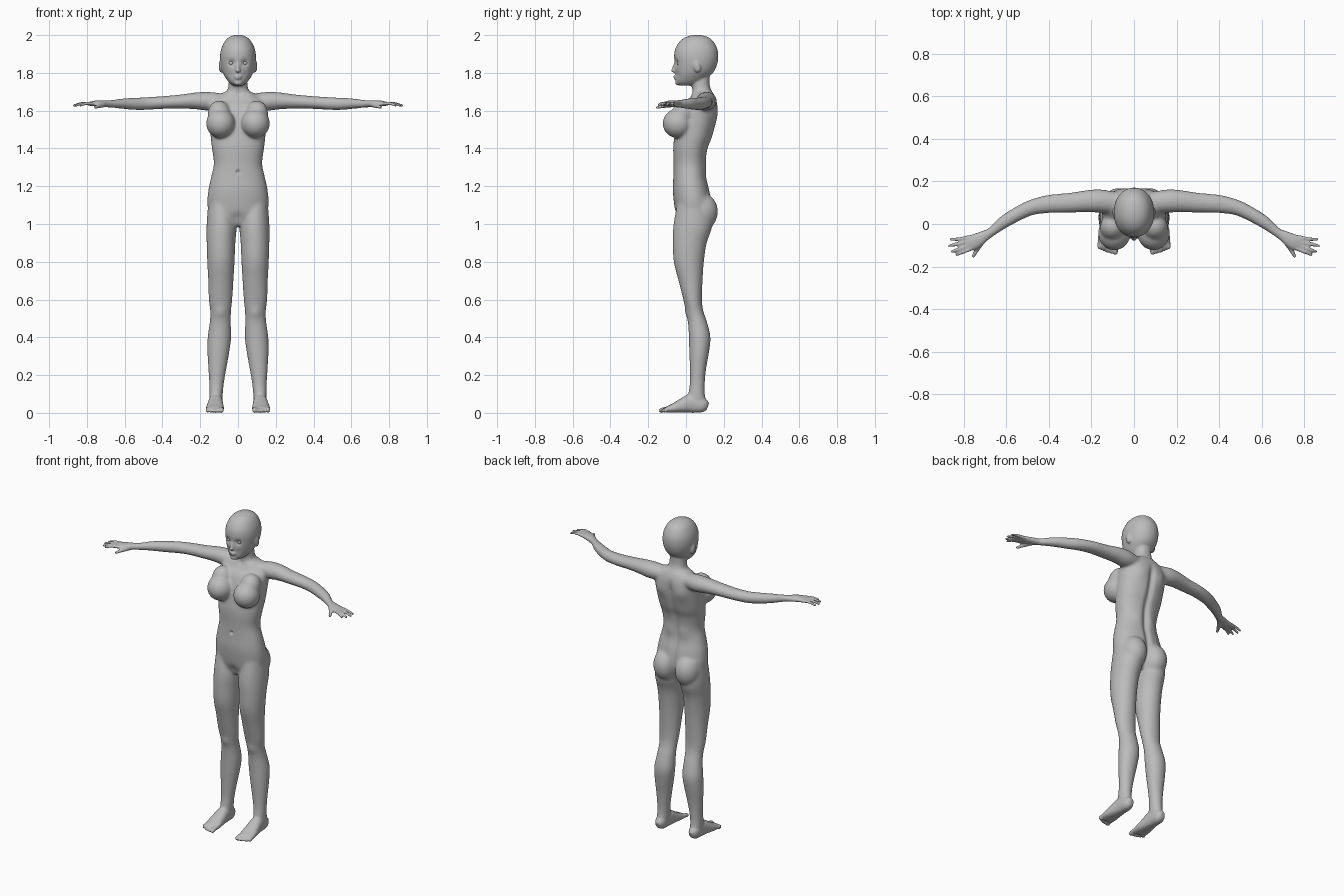
import bpy, bmesh, math
from mathutils import Vector, Matrix

if "Cube" in bpy.data.objects:
    bpy.data.objects.remove(bpy.data.objects["Cube"])

grey = bpy.data.materials.new("plain_grey")
grey.use_nodes = True
grey.diffuse_color = (0.5, 0.5, 0.5, 1)
grey.node_tree.nodes["Principled BSDF"].inputs["Base Color"].default_value = (0.5, 0.5, 0.5, 1)

bm = bmesh.new()


def smooth_rows(rows, steps=4):
    """Catmull-Rom interpolation through rows of numbers."""
    out = []
    for i in range(len(rows) - 1):
        a, b = rows[max(i - 1, 0)], rows[i]
        c, d = rows[i + 1], rows[min(i + 2, len(rows) - 1)]
        for k in range(steps):
            t = k / steps
            out.append([0.5 * (2 * q + (r - p) * t + (2 * p - 5 * q + 4 * r - s) * t * t
                               + (3 * q - p - 3 * r + s) * t ** 3)
                        for p, q, r, s in zip(a, b, c, d)])
    return out + [list(rows[-1])]


def loft(rows, up, power=2.0, sides=28, flat=None):
    """Skin rows of (x, y, z, half width, half height) across the path."""
    rows = smooth_rows(rows)
    centres = [Vector(r[:3]) for r in rows]
    up, rings, e = Vector(up), [], 2 / power
    for i, r in enumerate(rows):
        t = Vector(flat) if flat else centres[min(i + 1, len(rows) - 1)] - centres[max(i - 1, 0)]
        t.normalize()
        v = (up - t * up.dot(t)).normalized()
        u = t.cross(v)
        ring = []
        for k in range(sides):
            a = math.tau * k / sides
            c, s = math.cos(a), math.sin(a)
            ring.append(bm.verts.new(centres[i]
                        + u * math.copysign(abs(c) ** e, c) * r[3]
                        + v * math.copysign(abs(s) ** e, s) * r[4]))
        rings.append(ring)
    for a, b in zip(rings, rings[1:]):
        for k in range(sides):
            j = (k + 1) % sides
            bm.faces.new((a[k], a[j], b[j], b[k]))
    bm.faces.new(rings[0][::-1])
    bm.faces.new(rings[-1])


def upright(rows, power=2.0):
    """Loft level rings from (z, inner x, outer x, front y, back y)."""
    loft([((a + b) / 2, (f + k) / 2, z, abs(b - a) / 2, (k - f) / 2)
          for z, a, b, f, k in rows], (0, 1, 0), power, 40, (0, 0, 1))


def ball(centre, size, turn=0):
    m = Matrix.Translation(centre) @ Matrix.Rotation(turn, 4, "X") @ Matrix.Diagonal((*size, 1))
    bmesh.ops.create_uvsphere(bm, u_segments=32, v_segments=20, radius=1, matrix=m)


def digit(points, r0, r1):
    """Tapered finger or toe with a rounded end."""
    n = len(points) - 1
    rows = [(*p, r0 + (r1 - r0) * i / n, r0 + (r1 - r0) * i / n) for i, p in enumerate(points)]
    loft(rows, (0, 0, 1), sides=14)
    ball(points[-1], (r1, r1, r1))


# Torso and neck
torso = [(1.80, .03, .125, .048), (1.74, .03, .125, .05), (1.705, .035, .135, .06),
         (1.688, .03, .148, .095), (1.66, .015, .16, .135), (1.62, -.02, .168, .152),
         (1.55, -.045, .162, .15), (1.46, -.062, .14, .145), (1.40, -.068, .117, .138),
         (1.32, -.066, .105, .128), (1.25, -.067, .108, .142), (1.18, -.07, .125, .157),
         (1.10, -.062, .135, .162), (1.04, -.05, .12, .14), (.99, -.02, .085, .07)]
upright([(z, -w, w, f, b) for z, f, b, w in torso], 2.2)

# Head
head = [(2.001, .045, .07, .01), (1.992, .005, .11, .042), (1.97, -.03, .142, .068),
        (1.93, -.056, .165, .088), (1.89, -.063, .171, .095), (1.85, -.06, .166, .093),
        (1.81, -.058, .15, .084), (1.78, -.056, .122, .07), (1.75, -.052, .09, .048),
        (1.732, -.035, .05, .025)]
upright([(z, -w, w, f, b) for z, f, b, w in head], 2.1)

# Nose, lips and chin
ball((0, -.062, 1.832), (.009, .009, .03), -.3)
ball((0, -.066, 1.812), (.013, .014, .01))
ball((0, -.056, 1.781), (.021, .011, .006))
ball((0, -.054, 1.771), (.018, .011, .006))
ball((0, -.043, 1.748), (.022, .014, .014))

for s in (-1, 1):
    # Ear
    ball((s * .09, .058, 1.835), (.012, .02, .034), .2)

    # Chest and hips
    ball((s * .092, -.042, 1.532), (.077, .082, .078))
    ball((s * .10, -.015, 1.585), (.06, .06, .07), -.4)
    ball((s * .075, .083, 1.065), (.077, .086, .10))

    # Leg
    leg = [(1.14, .03, .155, -.04, .12), (1.0, .008, .166, -.066, .14), (.9, .014, .166, -.07, .11),
           (.8, .018, .163, -.065, .095), (.7, .024, .158, -.04, .088), (.6, .03, .155, -.015, .085),
           (.54, .036, .148, 0, .092), (.48, .038, .15, .01, .112), (.4, .036, .161, .015, .13),
           (.32, .046, .162, .017, .122), (.24, .06, .158, .02, .108), (.16, .074, .153, .02, .10),
           (.1, .08, .153, .012, .10), (.04, .085, .15, .01, .11)]
    upright([(z, s * a, s * b, f, k) for z, a, b, f, k in leg])

    # Foot
    foot = [(.115, .118, .032, .016, .02), (.09, .118, .04, .032, .039), (.03, .118, .05, .037, .05),
            (-.02, .12, .038, .043, .038), (-.07, .122, .024, .048, .024), (-.105, .123, .017, .045, .016)]
    loft([(s * x, y, z, w, h) for y, x, z, w, h in foot], (0, 0, 1), 2.3)
    for i in range(5):
        x, r = .088 + .0185 * i, (.013 if i == 0 else .0095)
        tip = -.132 + .003 * i * i / 2
        digit([(s * x, -.085, .018), (s * x, -.11, .019), (s * x, tip, r)], r, r)

    # Arm and palm
    arm = [(.09, .10, 1.65, .05, .042), (.16, .108, 1.65, .055, .05), (.22, .107, 1.652, .052, .045),
           (.30, .10, 1.648, .047, .038), (.40, .094, 1.643, .043, .034), (.48, .078, 1.638, .037, .034),
           (.54, .051, 1.636, .034, .033), (.61, .01, 1.637, .031, .028), (.67, -.037, 1.636, .023, .021),
           (.71, -.062, 1.637, .029, .018), (.75, -.083, 1.638, .036, .016), (.785, -.096, 1.636, .033, .011)]
    loft([(s * x, y, z, w, h) for x, y, z, w, h in arm], (0, 0, 1))

    # Fingers, from little finger to index, then thumb
    for bx, by, tx, ty in ((.785, -.069, .86, -.072), (.783, -.086, .868, -.102),
                           (.778, -.103, .856, -.13), (.77, -.118, .834, -.145)):
        digit([(s * (bx - .02), by + .008, 1.637), (s * (bx + tx) / 2, (by + ty) / 2, 1.638),
               (s * tx, ty, 1.628)], .0105, .007)
    digit([(s * .705, -.07, 1.632), (s * .737, -.12, 1.624), (s * .755, -.152, 1.617)], .014, .008)

# Fuse the parts into one skin
source = bpy.data.meshes.new("body_parts")
bm.to_mesh(source)
bm.free()
helper = bpy.data.objects.new("body_parts", source)
bpy.context.collection.objects.link(helper)
fuse = helper.modifiers.new("fuse", "REMESH")
fuse.mode = "VOXEL"
fuse.voxel_size = .0055
graph = bpy.context.evaluated_depsgraph_get()
skin = bpy.data.meshes.new_from_object(helper.evaluated_get(graph))
bpy.data.objects.remove(helper)

bm = bmesh.new()
bm.from_mesh(skin)


def relax(rule, times):
    chosen = [v for v in bm.verts if rule(v.co)]
    for _ in range(times):
        bmesh.ops.smooth_vert(bm, verts=chosen, factor=.5, use_axis_x=True,
                              use_axis_y=True, use_axis_z=True)


relax(lambda c: True, 2)
relax(lambda c: abs(c.x) < .7 and .09 < c.z < 1.73, 14)

# Soft hollows (toward the inside) and swellings: x, y, z, radius, y shift
shapes = [(.036, -.055, 1.853, .017, .012), (.04, -.05, 1.79, .02, .004),
          (0, -.068, 1.275, .009, .012), (.08, .165, 1.57, .045, .008),
          (.093, 0, .53, .03, -.006), (.05, .105, 1.3, .04, .006),
          (0, -.06, 1.03, .03, .01), (.07, .02, 1.685, .02, -.006), (0, .02, 1.69, .015, .008)]
for v in bm.verts:
    c = v.co
    shift = 0
    for x, y, z, r, d in shapes:
        q = ((abs(c.x) - x) ** 2 + (c.y - y) ** 2 + (c.z - z) ** 2) / (r * r)
        if q < 6:
            shift += d * math.exp(-q)
    # Spine groove down the back and the cleft below it
    if c.y > .05 and .97 < c.z < 1.66 and abs(c.x) < .08:
        fade = min(1, (1.66 - c.z) / .08, (c.z - .97) / .05)
        shift -= .014 * fade * math.exp(-(c.x / .02) ** 2)
    c.y += shift
for f in bm.faces:
    f.smooth = True
    f.material_index = 0
bm.to_mesh(skin)
bm.free()
skin.materials.clear()
skin.materials.append(grey)
body = bpy.data.objects.new("body", skin)
bpy.context.collection.objects.link(body)

# Eyes
for s, name in ((1, "left_eye"), (-1, "right_eye")):
    bpy.ops.mesh.primitive_uv_sphere_add(segments=24, ring_count=16, radius=.014,
                                         location=(s * .036, -.033, 1.852))
    eye = bpy.context.object
    eye.name = name
    eye.data.materials.append(grey)
    bpy.ops.object.shade_smooth()
